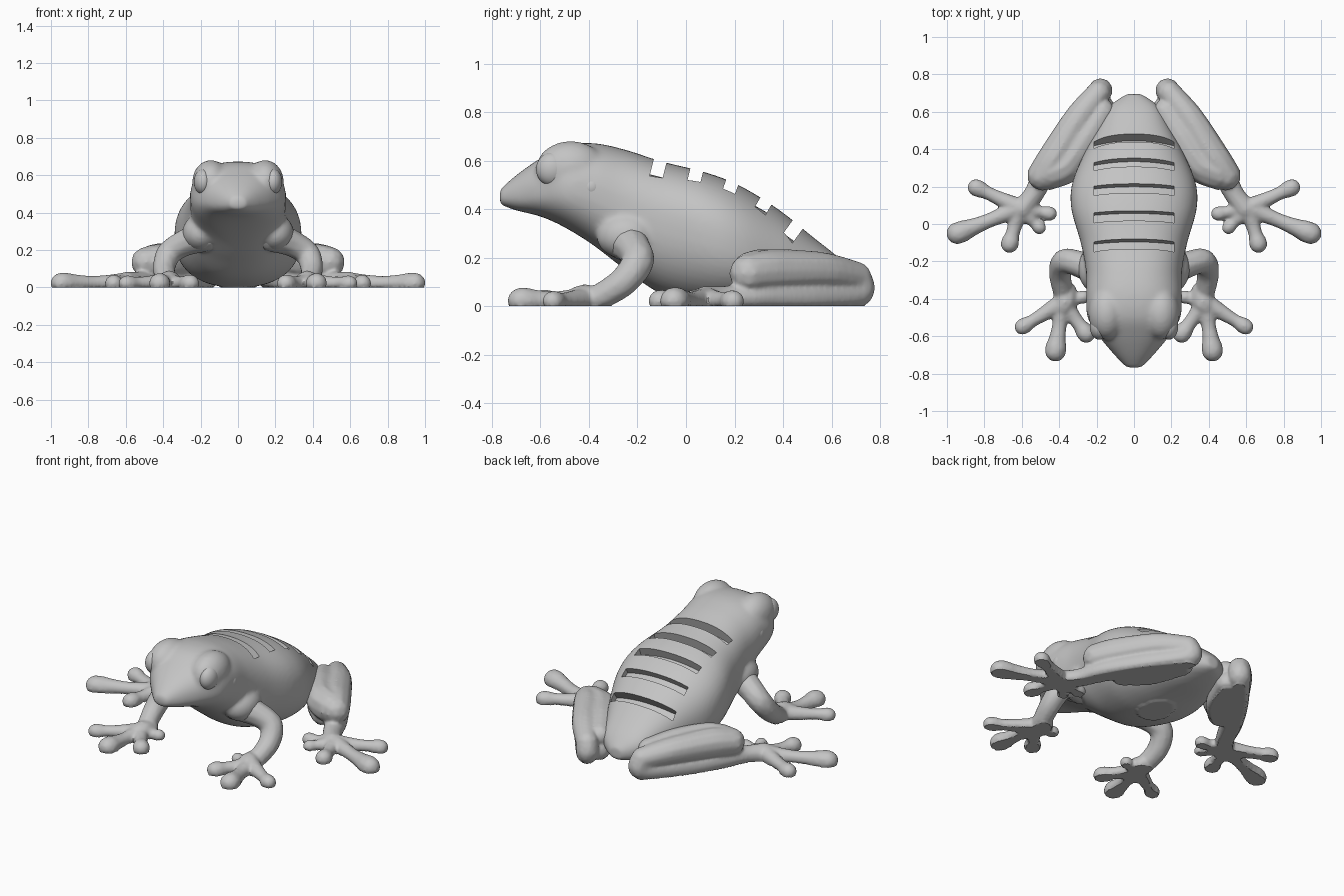
import bpy, bmesh, math
from mathutils import Vector, Matrix

if "Cube" in bpy.data.objects:
    bpy.data.objects.remove(bpy.data.objects["Cube"])

grey = bpy.data.materials.new("matte grey")
grey.use_nodes = True
grey.diffuse_color = (0.55, 0.55, 0.55, 1)
grey.node_tree.nodes["Principled BSDF"].inputs["Base Color"].default_value = (0.55, 0.55, 0.55, 1)


def spline(points, steps):
    """Smooth curve through tuples of any length."""
    p = [Vector(q) for q in points]
    p = [p[0]] + p + [p[-1]]
    out = []
    for a, b, c, d in zip(p, p[1:], p[2:], p[3:]):
        for i in range(steps):
            t = i / steps
            out.append(b + (c - a) * (t / 2) + (a * 2 - b * 5 + c * 4 - d) * (t * t / 2)
                       + (b * 3 - a - c * 3 + d) * (t ** 3 / 2))
    return out + [p[-1]]


def ball(bm, centre, size, detail=2):
    m = Matrix.Translation(centre) @ Matrix.Diagonal((*size, 1))
    bmesh.ops.create_icosphere(bm, subdivisions=detail, radius=1, matrix=m)


def limb(bm, points):
    """Tapered round limb through (x, y, z, radius) points."""
    for x, y, z, r in spline(points, 10):
        ball(bm, (x, y, z), (r, r, r))


def make(name, bm):
    mesh = bpy.data.meshes.new(name)
    bm.to_mesh(mesh)
    bm.free()
    mesh.materials.append(grey)
    obj = bpy.data.objects.new(name, mesh)
    bpy.context.collection.objects.link(obj)
    return obj


def bake(obj):
    """Replace the mesh by its modified form."""
    graph = bpy.context.evaluated_depsgraph_get()
    mesh = bpy.data.meshes.new_from_object(obj.evaluated_get(graph))
    obj.modifiers.clear()
    obj.data = mesh


def blend(obj, voxel, rounds):
    """Fuse overlapping pieces into one skin standing on the ground."""
    for v in obj.data.vertices:
        v.co.z = max(v.co.z, 0)
    rem = obj.modifiers.new("fuse", "REMESH")
    rem.mode = "VOXEL"
    rem.voxel_size = voxel
    soft = obj.modifiers.new("soften", "SMOOTH")
    soft.iterations = rounds
    bake(obj)
    for v in obj.data.vertices:
        if v.co.z < 0.006:
            v.co.z = 0


def smooth(obj, angle=35):
    bpy.ops.object.select_all(action="DESELECT")
    obj.select_set(True)
    bpy.context.view_layer.objects.active = obj
    bpy.ops.object.shade_smooth_by_angle(angle=math.radians(angle))


# Body and head: sections of (y, bottom, top, half width, height of widest line)
sections = [
    (-0.768, 0.42, 0.48, 0.04, 0.445), (-0.70, 0.395, 0.54, 0.105, 0.45),
    (-0.60, 0.37, 0.61, 0.188, 0.47), (-0.50, 0.325, 0.662, 0.248, 0.49),
    (-0.38, 0.25, 0.672, 0.255, 0.47), (-0.25, 0.15, 0.645, 0.257, 0.41),
    (-0.10, 0.05, 0.597, 0.285, 0.35), (0.08, 0.005, 0.552, 0.335, 0.30),
    (0.22, 0.0, 0.498, 0.33, 0.25), (0.38, 0.01, 0.40, 0.265, 0.19),
    (0.52, 0.02, 0.288, 0.19, 0.15), (0.63, 0.04, 0.20, 0.13, 0.12),
    (0.695, 0.06, 0.13, 0.04, 0.10)]
bm = bmesh.new()
rings = []
SIDES = 48
for y, low, high, wide, mid in spline(sections, 6):
    ring = []
    for i in range(SIDES):
        a = math.tau * i / SIDES
        c, s = math.cos(a), math.sin(a)
        x = wide * math.copysign(abs(c) ** 0.86, c)
        z = mid + (high - mid if s > 0 else mid - low) * math.copysign(abs(s) ** 0.86, s)
        ring.append(bm.verts.new((x, y, z)))
    rings.append(ring)
for r, q in zip(rings, rings[1:]):
    for i in range(SIDES):
        j = (i + 1) % SIDES
        bm.faces.new((r[i], r[j], q[j], q[i]))
bm.faces.new(rings[0][::-1])
bm.faces.new(rings[-1])
bmesh.ops.recalc_face_normals(bm, faces=bm.faces)
for side in (-1, 1):
    # Brow mound, and shoulder
    ball(bm, (side * 0.145, -0.475, 0.565), (0.10, 0.145, 0.117), 3)
    ball(bm, (side * 0.20, -0.24, 0.29), (0.10, 0.13, 0.10), 3)
body = make("body", bm)
blend(body, 0.011, 12)

# Slots cut square to the back, floors bowed like it: (y, floor height, tilt in degrees, bow)
bm = bmesh.new()
for y, z, tilt, bow in ((-0.122, 0.537, 14, 1.1), (0.03, 0.505, 14, 0.9), (0.174, 0.465, 20, 0.8),
                        (0.31, 0.40, 30, 0.9), (0.423, 0.285, 36, 1.0)):
    cols = []
    place = Matrix.Translation((0, y, z)) @ Matrix.Rotation(-math.radians(tilt), 4, "X")
    for i in range(-8, 9):
        x = 0.215 * i / 8
        corners = ((-0.027, 0), (0.027, 0), (0.027, 0.2), (-0.027, 0.2))
        cols.append([bm.verts.new(place @ Vector((x, v, w - bow * x * x))) for v, w in corners])
    for p, q in zip(cols, cols[1:]):
        for i in range(4):
            bm.faces.new((p[i], p[i - 1], q[i - 1], q[i]))
    bm.faces.new(cols[0])
    bm.faces.new(cols[-1])
bmesh.ops.recalc_face_normals(bm, faces=bm.faces)
cutter = make("slot_cutter", bm)
cut = body.modifiers.new("slots", "BOOLEAN")
cut.operation = "DIFFERENCE"
cut.solver = "EXACT"
cut.object = cutter
bake(body)
bpy.data.objects.remove(cutter)
smooth(body)

# Legs, drawn for the left side and mirrored
arm = [(0.17, -0.26, 0.28, 0.09), (0.29, -0.215, 0.235, 0.073), (0.37, -0.20, 0.18, 0.068),
       (0.395, -0.26, 0.10, 0.062), (0.38, -0.36, 0.035, 0.055)]
palm = [(0.36, -0.36, 0.025, 0.055), (0.37, -0.42, 0.025, 0.066), (0.39, -0.46, 0.022, 0.05)]
thigh = [(0.17, 0.60, 0.13, 0.07), (0.26, 0.46, 0.14, 0.09), (0.36, 0.32, 0.14, 0.097),
         (0.45, 0.275, 0.135, 0.095)]
shin = [(0.19, 0.70, 0.12, 0.066), (0.30, 0.56, 0.145, 0.08), (0.42, 0.36, 0.145, 0.092),
        (0.49, 0.26, 0.135, 0.083)]
heel = [(0.19, 0.70, 0.12, 0.066), (0.19, 0.70, 0.055, 0.066), (0.34, 0.50, 0.04, 0.068),
        (0.46, 0.31, 0.04, 0.066), (0.53, 0.17, 0.03, 0.056), (0.595, 0.08, 0.025, 0.06)]
# Flat underside of the folded leg, reaching in to the body
sole = [(0.17, 0.62, 0.05, 0.07), (0.26, 0.45, 0.045, 0.085), (0.36, 0.33, 0.05, 0.075)]
# Toe tips: (x, y, tip radius)
fingers = [(0.597, -0.55, 0.044), (0.42, -0.68, 0.058), (0.255, -0.588, 0.05), (0.27, -0.39, 0.037)]
toes = [(0.845, 0.195, 0.047), (0.945, -0.05, 0.06), (0.665, -0.108, 0.049),
        (0.505, -0.02, 0.037), (0.45, 0.055, 0.04)]


def toe(root, tip):
    """Thin toe with a round pad at its end."""
    (x, y), (u, v, r) = root, tip
    at = lambda t, z, rad: (x + (u - x) * t, y + (v - y) * t, z, rad)
    return [at(0, 0.025, 0.055), at(0.45, 0.022, 0.041), at(0.75, 0.022, r * 0.8),
            at(0.93, 0.02, r), at(1, 0.02, r)]


legs = {"front_leg": [arm, palm] + [toe((0.38, -0.42), f) for f in fingers],
        "hind_leg": [thigh, shin, heel, sole] + [toe((0.61, 0.085), t) for t in toes]}

for side, word in ((1, "left"), (-1, "right")):
    for name, paths in legs.items():
        bm = bmesh.new()
        for path in paths:
            limb(bm, [(side * x, y, z, r) for x, y, z, r in path])
        leg = make(f"{name}_{word}", bm)
        blend(leg, 0.009, 7)
        smooth(leg)
    # Eye and eardrum
    for name, centre, size in (("eye", (0.186, -0.55, 0.565), (0.05, 0.068, 0.07)),
                               ("eardrum", (0.222, -0.39, 0.49), (0.035, 0.045, 0.045))):
        bm = bmesh.new()
        ball(bm, (side * centre[0], centre[1], centre[2]), size, 4)
        smooth(make(f"{name}_{word}", bm))
